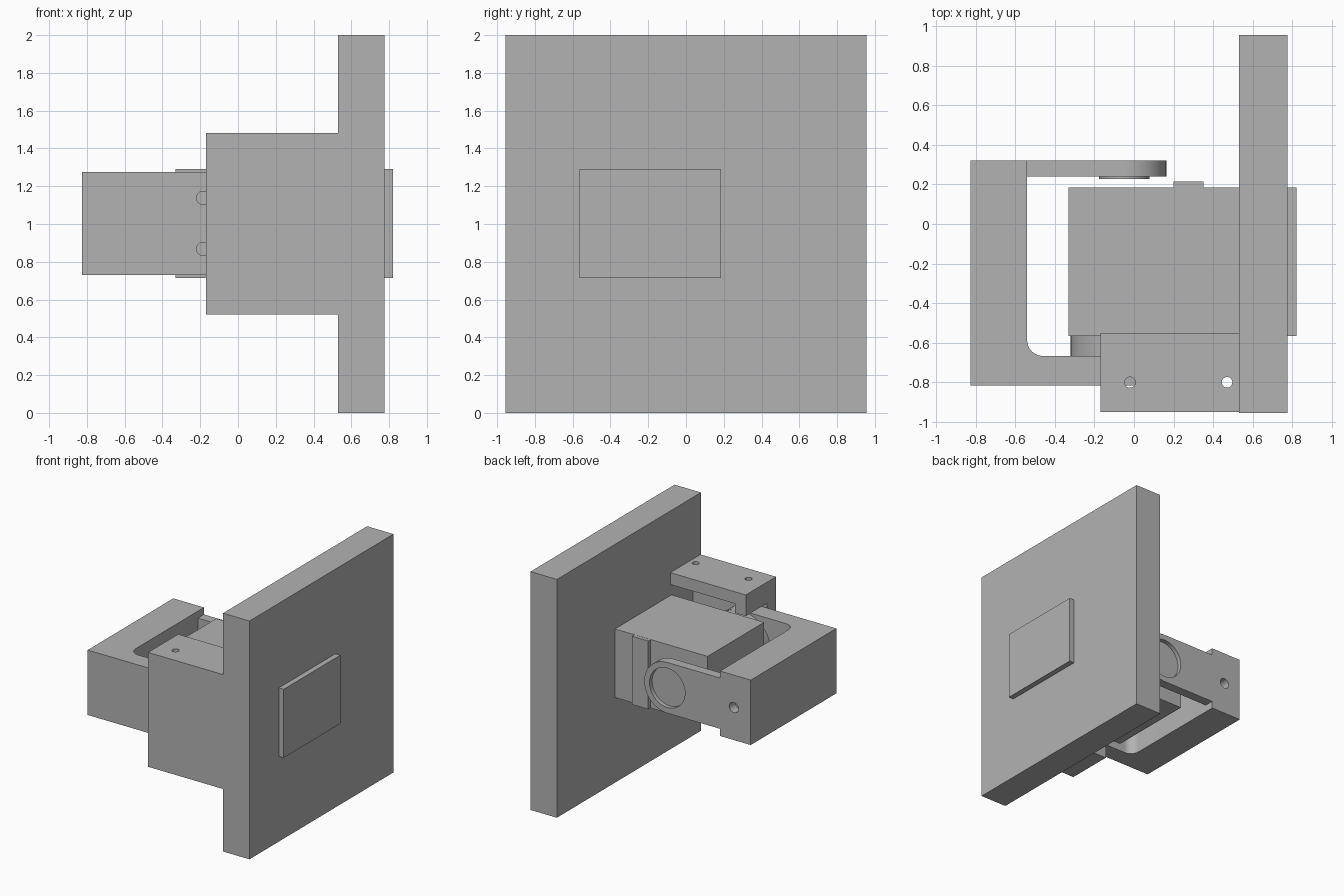
import bpy, bmesh, math
from mathutils import Vector

if "Cube" in bpy.data.objects:
    bpy.data.objects.remove(bpy.data.objects["Cube"])

grey = bpy.data.materials.new("plain_grey")
grey.diffuse_color = (0.45, 0.45, 0.45, 1)
grey.use_nodes = True
grey.node_tree.nodes["Principled BSDF"].inputs["Base Color"].default_value = grey.diffuse_color


def prism(name, pts, axis, lo, hi):
    """Extrude a 2D outline along 'y' (points are x,z) or 'z' (points are x,y)."""
    bm = bmesh.new()
    at = (lambda p, d: (p[0], d, p[1])) if axis == 'y' else (lambda p, d: (p[0], p[1], d))
    face = bm.faces.new([bm.verts.new(at(p, lo)) for p in pts])
    out = bmesh.ops.extrude_face_region(bm, geom=[face])
    step = Vector(at((0, 0), hi - lo))
    bmesh.ops.translate(bm, vec=step, verts=[v for v in out["geom"] if isinstance(v, bmesh.types.BMVert)])
    bmesh.ops.recalc_face_normals(bm, faces=bm.faces)
    me = bpy.data.meshes.new(name)
    bm.to_mesh(me)
    bm.free()
    me.materials.append(grey)
    ob = bpy.data.objects.new(name, me)
    bpy.context.collection.objects.link(ob)
    return ob


def box(name, x0, x1, y0, y1, z0, z1):
    return prism(name, [(x0, y0), (x1, y0), (x1, y1), (x0, y1)], 'z', z0, z1)


def arc(cx, cy, r, a0, a1, n):
    return [(cx + r * math.cos(math.radians(a0 + (a1 - a0) * i / n)),
             cy + r * math.sin(math.radians(a0 + (a1 - a0) * i / n))) for i in range(n + 1)]


def disc(name, cx, cy, r, axis, lo, hi, n=48):
    return prism(name, arc(cx, cy, r, 0, 360, n)[:-1], axis, lo, hi)


def select(ob):
    bpy.ops.object.select_all(action='DESELECT')
    ob.select_set(True)
    bpy.context.view_layer.objects.active = ob


def cut(ob, *cutters):
    for c in cutters:
        c.hide_render = True
        m = ob.modifiers.new("cut", 'BOOLEAN')
        m.operation, m.solver, m.object = 'DIFFERENCE', 'EXACT', c
        select(ob)
        bpy.ops.object.modifier_apply(modifier=m.name)
        bpy.data.objects.remove(c)


AX, AZ = -0.05, 1.003      # pivot axis

# Wall plate
box("wall_plate", 0.53, 0.775, -0.955, 0.955, 0, 2)

# Motor body passing through the plate, with its raised rib
box("motor_body", -0.33, 0.82, -0.565, 0.185, 0.715, 1.29)
box("motor_rib", 0.20, 0.35, 0.18, 0.215, 0.716, 1.289)

# Hollow housing around the driven arm, open to the motor and the plate
housing = box("housing", -0.17, 0.53, -0.95, -0.55, 0.522, 1.482)
cut(housing,
    box("pocket", -0.07, 0.6, -0.85, -0.5, 0.622, 1.382),
    box("arm_opening", -0.3, 0, -0.83, -0.5, 0.70, 1.305),
    disc("pin_a", -0.02, -0.80, 0.027, 'z', 0.3, 1.7, 24),
    disc("pin_b", 0.47, -0.80, 0.027, 'z', 0.3, 1.7, 24))

# Drive horn on the motor
horn = disc("drive_horn", AX, AZ, 0.27, 'y', -0.672, -0.56, 64)

# Yoke: L profile with inner fillet, slotted end for the idler arm
yoke = prism("yoke", [(-0.825, 0.32), (-0.825, -0.815), (-0.46, -0.815)]
             + arc(-0.46, -0.587, 0.08, 270, 180, 10) + [(-0.54, 0.32)], 'z', 0.73, 1.275)
cut(yoke, box("slot", -0.9, -0.5, 0.24, 0.4, 0.79, 1.216))

# Driven arm with four screw holes
drive_arm = prism("drive_arm", [(-0.46, 1.275), (-0.46, 0.73)]
                  + arc(AX, 1.0025, 0.2725, -90, 90, 32), 'y', -0.815, -0.667)
cut(drive_arm, *[disc("screw", AX + sx * 0.135, AZ + sz * 0.135, 0.035, 'y', -0.9, -0.70, 24)
                 for sx in (-1, 1) for sz in (-1, 1)])

# Idler arm with bearing recess and screw hole
idler_arm = prism("idler_arm", [(-0.825, AZ + 0.213), (-0.825, AZ - 0.213)]
                  + arc(AX, AZ, 0.213, -90, 90, 32), 'y', 0.24, 0.32)
cut(idler_arm, disc("recess", AX, AZ, 0.165, 'y', 0.285, 0.4),
    disc("screw", -0.668, AZ, 0.043, 'y', 0.2, 0.4, 24))
bearing = disc("bearing_disc", AX, AZ, 0.128, 'y', 0.228, 0.26)

# Smooth the rounded parts, keep edges sharp
for ob in (housing, horn, yoke, drive_arm, idler_arm, bearing):
    select(ob)
    bpy.ops.object.shade_smooth_by_angle(angle=math.radians(30))
